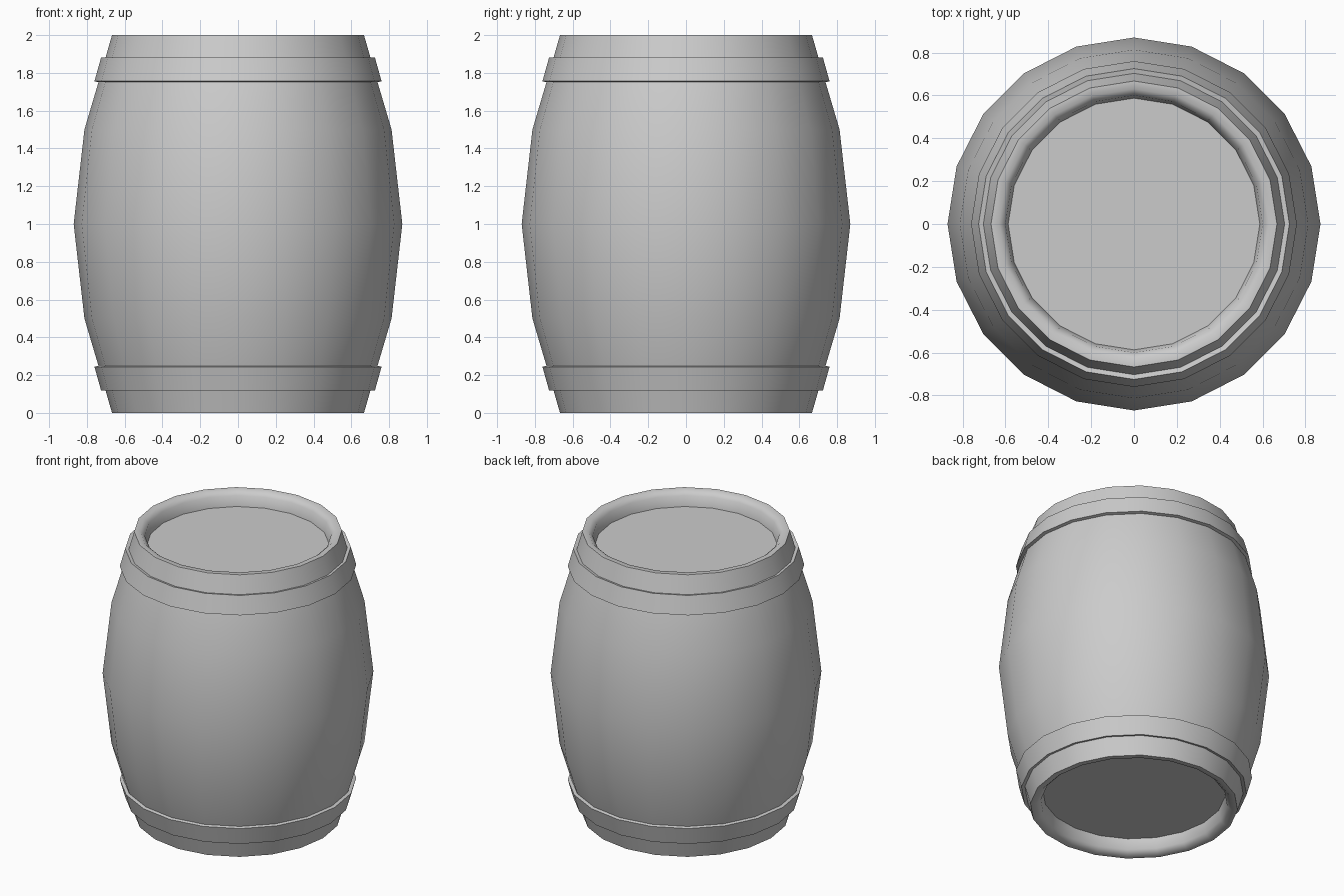
import bpy, bmesh, math

if "Cube" in bpy.data.objects:
    bpy.data.objects.remove(bpy.data.objects["Cube"])

SIDES = 20


def lathe(name, profile, closed=False, cap=False):
    """Spin an (r, z) profile around z; optionally close the section or cap its end."""
    bm = bmesh.new()
    rings = []
    for r, z in profile:
        rings.append([bm.verts.new((r * math.cos(2 * math.pi * i / SIDES),
                                    r * math.sin(2 * math.pi * i / SIDES), z))
                      for i in range(SIDES)])
    pairs = list(zip(rings, rings[1:]))
    if closed:
        pairs.append((rings[-1], rings[0]))
    for a, b in pairs:
        for i in range(SIDES):
            j = (i + 1) % SIDES
            bm.faces.new((a[i], a[j], b[j], b[i]))
    if cap:
        bm.faces.new(rings[0])
        bm.faces.new(rings[-1])
    bmesh.ops.recalc_face_normals(bm, faces=bm.faces)
    mesh = bpy.data.meshes.new(name)
    bm.to_mesh(mesh)
    bm.free()
    ob = bpy.data.objects.new(name, mesh)
    bpy.context.collection.objects.link(ob)
    bpy.ops.object.select_all(action='DESELECT')
    ob.select_set(True)
    bpy.context.view_layer.objects.active = ob
    bpy.ops.object.shade_smooth_by_angle(angle=math.radians(45))
    return ob


def flip(profile):
    """Mirror a profile about mid height."""
    return [(r, 2 - z) for r, z in profile]


# Barrel body: recessed head, rounded rim and bulging staves, mirrored top to bottom
half = [(0.587, 0.10), (0.60, 0.028), (0.63, 0.0), (0.667, 0.0),
        (0.703, 0.125), (0.739, 0.25), (0.813, 0.5)]
lathe("barrel_body", half + [(0.87, 1.0)] + flip(half)[::-1], cap=True)

# Hoops standing square off the sloping staves
hoop = [(0.700, 0.125), (0.725, 0.119), (0.760, 0.244), (0.736, 0.25)]
lathe("bottom_hoop", hoop, closed=True)
lathe("top_hoop", flip(hoop), closed=True)
